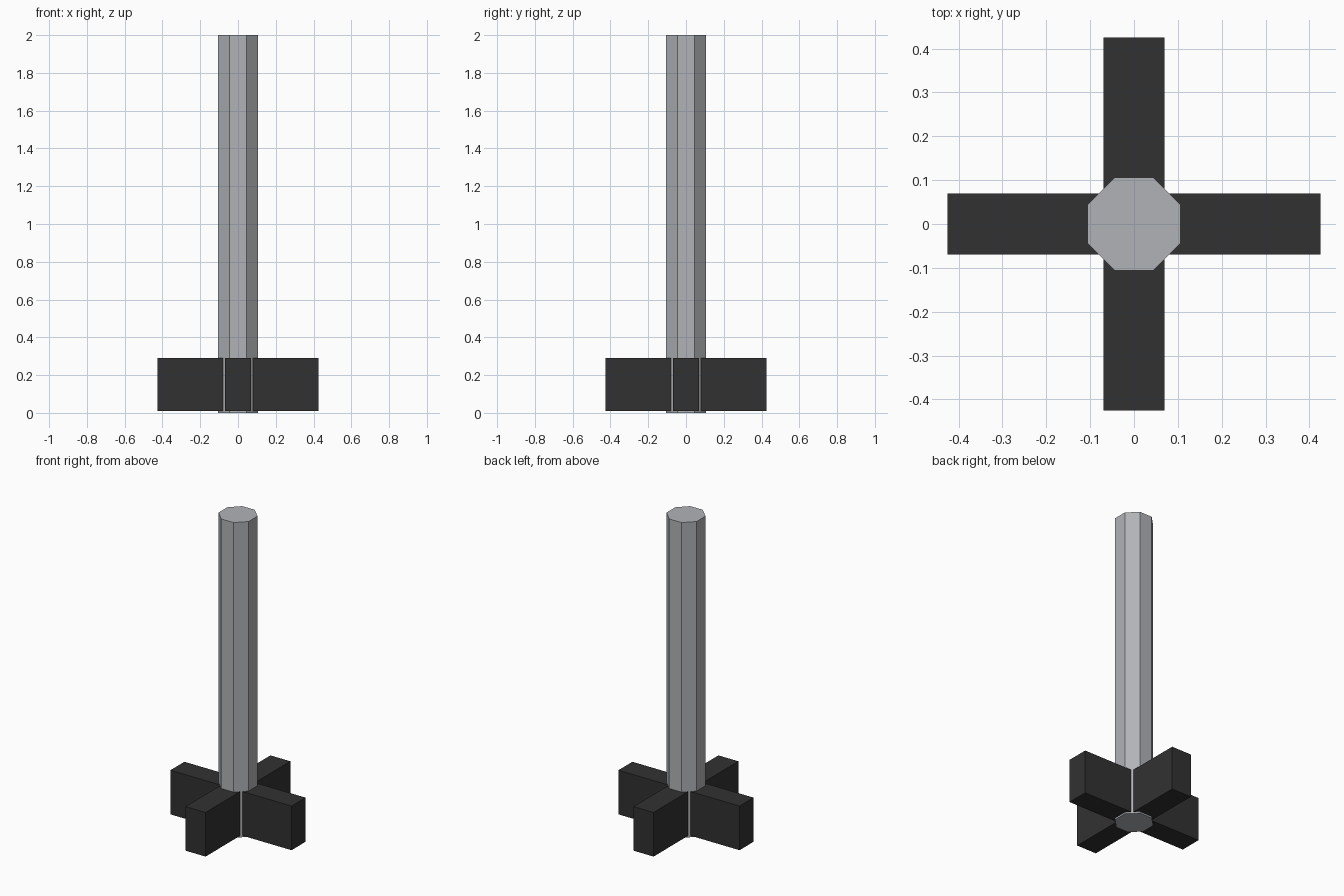
import bpy
import math
from mathutils import Matrix

cube = bpy.data.objects.get("Cube")
if cube:
    bpy.data.objects.remove(cube, do_unlink=True)


def make_material(name, color):
    mat = bpy.data.materials.new(name)
    mat.use_nodes = True
    mat.diffuse_color = color
    bsdf = next(n for n in mat.node_tree.nodes if n.type == 'BSDF_PRINCIPLED')
    bsdf.inputs["Base Color"].default_value = color
    return mat


grey = make_material("light_grey", (0.44, 0.45, 0.475, 1))
black = make_material("charcoal", (0.031, 0.031, 0.031, 1))

HEIGHT = 2.0
SHAFT_FLAT = 0.106             # centre to flat side
FIN_INNER, FIN_OUTER = 0.07, 0.425
FIN_WIDTH = 0.14
FIN_BOTTOM, FIN_TOP = 0.01, 0.29

# Octagonal shaft, flat sides facing the axes
bpy.ops.mesh.primitive_cylinder_add(
    vertices=8, radius=SHAFT_FLAT / math.cos(math.pi / 8), depth=HEIGHT,
    location=(0, 0, HEIGHT / 2))
shaft = bpy.context.object
shaft.name = "shaft"
if max(v.co.x for v in shaft.data.vertices) > SHAFT_FLAT + 0.001:
    shaft.data.transform(Matrix.Rotation(math.pi / 8, 4, 'Z'))
shaft.data.materials.append(grey)

# Four block fins around the foot of the shaft
for i, side in enumerate(("left", "back", "right", "front")):
    bpy.ops.mesh.primitive_cube_add(size=1)
    fin = bpy.context.object
    fin.name = side + "_fin"
    size = (FIN_OUTER - FIN_INNER, FIN_WIDTH, FIN_TOP - FIN_BOTTOM)
    centre = ((FIN_OUTER + FIN_INNER) / 2, 0, (FIN_TOP + FIN_BOTTOM) / 2)
    fin.data.transform(Matrix.Rotation(i * math.pi / 2, 4, 'Z')
                       @ Matrix.Translation(centre)
                       @ Matrix.Diagonal((*size, 1)))
    fin.data.materials.append(black)
